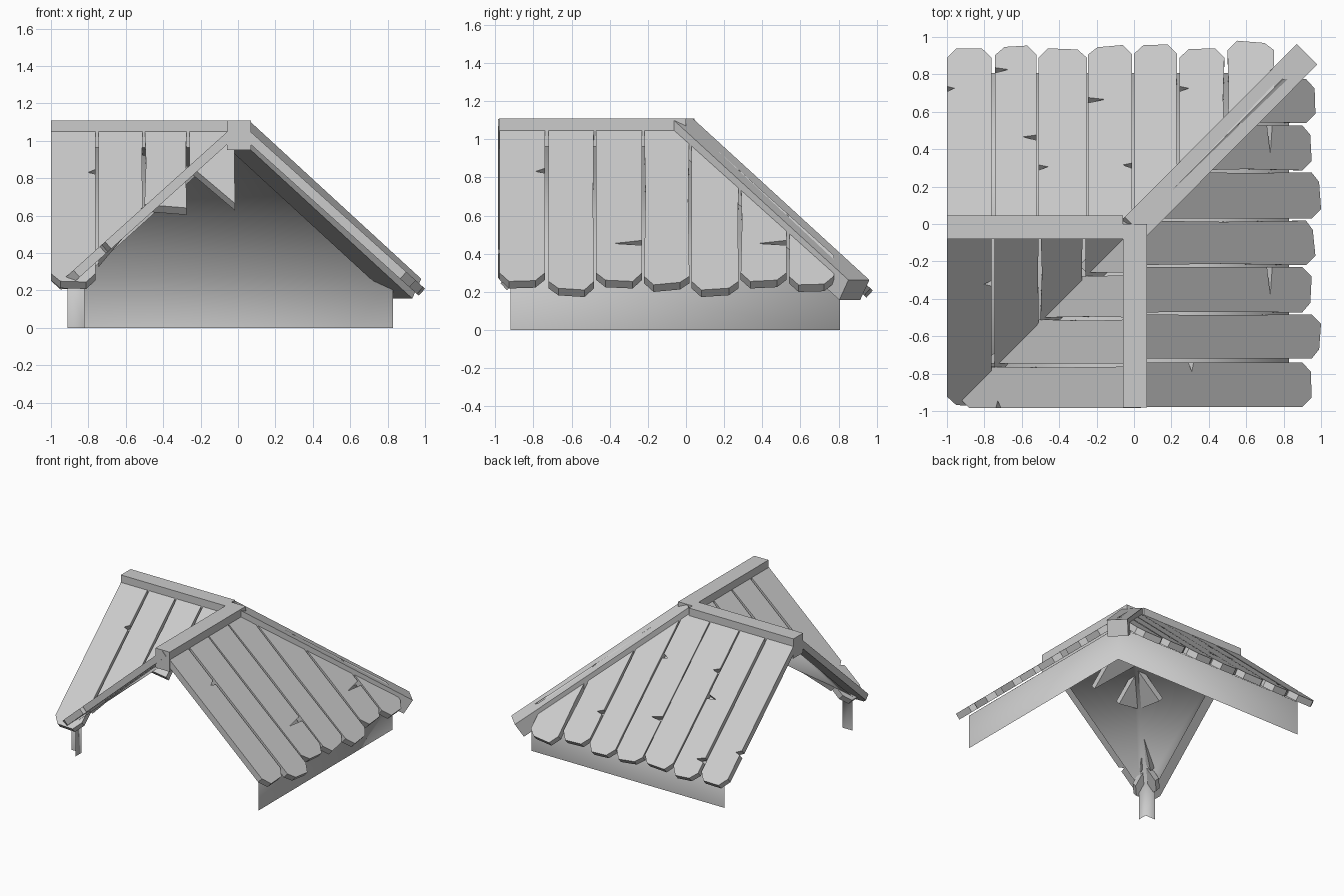
import bpy, bmesh, random
from mathutils import Vector

if "Cube" in bpy.data.objects:
    bpy.data.objects.remove(bpy.data.objects["Cube"])

random.seed(4)
CX, CY = 0.005, -0.018       # point where the two ridges meet
TOP, PITCH, THICK = 1.105, 0.9, 0.05


def make(name, verts, faces, smooth=False):
    me = bpy.data.meshes.new(name)
    me.from_pydata([tuple(v) for v in verts], [], faces)
    bm = bmesh.new()
    bm.from_mesh(me)
    bmesh.ops.recalc_face_normals(bm, faces=bm.faces)
    bm.to_mesh(me)
    bm.free()
    for p in me.polygons:
        p.use_smooth = smooth
    ob = bpy.data.objects.new(name, me)
    bpy.context.collection.objects.link(ob)
    return ob


def prism(name, loop, offset):
    """Closed solid from a flat outline and an offset vector."""
    n = len(loop)
    faces = [list(range(n)), list(range(2 * n - 1, n - 1, -1))]
    faces += [[i, i + n, (i + 1) % n + n, (i + 1) % n] for i in range(n)]
    return make(name, loop + [v + offset for v in loop], faces)


# Each slope maps (u along the eave, s down the slope) to plan position
SLOPES = {
    "back": (lambda u, s: (u, CY + s), (0, 1)),
    "right": (lambda u, s: (CX + s, u), (1, 0)),
    "inner_front": (lambda u, s: (u, CY - s), (0, -1)),
    "inner_left": (lambda u, s: (CX - s, u), (-1, 0)),
}


def plank(slope, i, a, b, start, end, nicks, pointed=True):
    plan, d = SLOPES[slope]

    def side(u, inward, s0, s1, cuts):
        pts = [(u, s0)]
        if not cuts and s1 - s0 > 0.3:
            pts.append((u + inward * random.uniform(-0.001, 0.008), (s0 + s1) / 2))
        for s, depth in cuts:
            pts += [(u, s - 0.014), (u + inward * depth, s + 0.004), (u, s + 0.014)]
        return pts + [(u, s1)]

    cuts = [[(s, dp) for k, sd, s, dp in nicks if k == i and sd == t] for t in "ab"]
    ch = 0.05 if pointed else 0
    left = side(a, 1, start[0], end[0] - ch, cuts[0])
    right = side(b, -1, start[1], end[1] - ch, cuts[1])
    tip = []
    if pointed:
        tilt = [0, random.uniform(0, 0.015)]
        random.shuffle(tilt)
        tip = [(a + 0.05, end[0] - tilt[0]), (b - 0.05, end[1] - tilt[1])]
    loop = [Vector((*plan(u, s), TOP - PITCH * s)) for u, s in left + tip + right[::-1]]
    normal = Vector((d[0] * PITCH, d[1] * PITCH, 1)).normalized()
    prism(f"{slope}_plank_{i + 1}", loop, -normal * THICK)


# Outer slopes: eave-to-ridge planks, trimmed along the hip
outer = {
    "back": (CX, [(-1, -.762), (-.742, -.52), (-.51, -.252), (-.245, -.01),
                  (0, .23), (.243, .483), (.5, .748)],
             [.957, .972, .957, .975, .978, .957, .998],
             [(0, "a", .74, .04), (1, "a", .84, .07), (1, "b", .48, .075), (2, "a", .32, .05),
              (3, "a", .68, .09), (3, "b", .33, .05), (5, "a", .74, .05)]),
    "right": (CY, [(-.978, -.74), (-.72, -.483), (-.472, -.23), (-.22, .018),
                   (.03, .275), (.287, .527), (.54, .775)],
              [.945, .995, .945, .965, .995, .945, .965],
              [(0, "b", .3, .05), (2, "b", .72, .15), (5, "b", .72, .15)]),
}
for slope, (c, spans, ends, nicks) in outer.items():
    for i, ((a, b), e) in enumerate(zip(spans, ends)):
        plank(slope, i, a, b, (max(0, a - c), max(0, b - c)), (e, e), nicks)

# Inner slopes: planks broken off roughly along the valley
inner = {
    "inner_front": (0, .955, [(0, "b", .3, .04)]),
    "inner_left": (.015, .935, [(0, "a", .73, .04)]),
}
for slope, (shift, e, nicks) in inner.items():
    spans = [(-1 + shift, -.762), (-.745, -.51), (-.5, -.275), (-.26, -.015)]
    ends = [(e, e), (.825, .51), (.495, .515), (.26, .49)]
    for i, ((a, b), en) in enumerate(zip(spans, ends)):
        plank(slope, i, a, b, (0, 0), en, nicks, pointed=(i == 0))

# Ceiling sheet with low walls, one profile turned round the corner
verts, faces = [], []
for k, z in [(.825, 0), (.825, .278), (0, 1.02), (-.825, .278), (-.825, 0)]:
    verts += [(-.912, CY + k, z), (CX + k, CY + k, z), (CX + k, -.92, z)]
for r in range(4):
    for c in range(2):
        j = r * 3 + c
        faces.append([j, j + 1, j + 4, j + 3])
make("ceiling_and_walls", verts, faces, smooth=True)


# Ridge beams
def box(name, x0, x1, y0, y1, z0, z1):
    prism(name, [Vector(p) for p in ((x0, y0, z0), (x1, y0, z0), (x1, y1, z0), (x0, y1, z0))],
          Vector((0, 0, z1 - z0)))


box("side_ridge_beam", -1, -.058, -.08, .045, .95, 1.11)
box("front_ridge_beam", -.058, .07, -.98, .0, .95, 1.11)

# Hip beam down the outer corner
p0, p1 = Vector((CX, CY, 1.108)), Vector((.925, .907, .262))
axis = p1 - p0
across = Vector((1, -1, 0)).normalized() * 0.0775
down = axis.cross(across).normalized() * 0.125
if down.z > 0:
    down = -down
prism("hip_beam", [p0 + across, p0 - across, p0 - across + down, p0 + across + down], axis)
